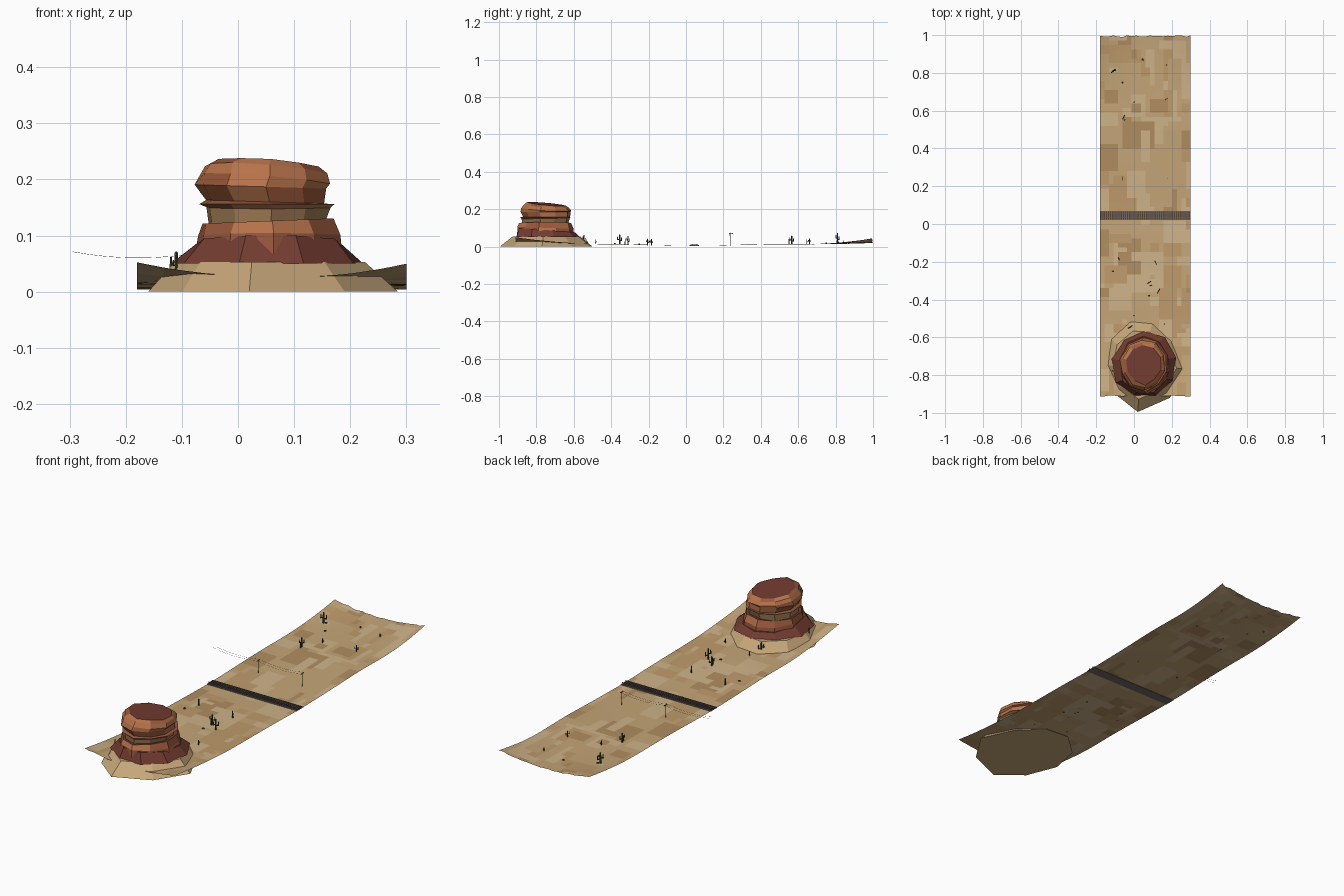
import bpy, bmesh, random
from math import sin, cos, pi
from mathutils import Vector, Matrix

if "Cube" in bpy.data.objects:
    bpy.data.objects.remove(bpy.data.objects["Cube"])

random.seed(7)


def mat(name, r, g, b):
    m = bpy.data.materials.new(name)
    m.diffuse_color = (r, g, b, 1)
    m.use_nodes = True
    m.node_tree.nodes["Principled BSDF"].inputs["Base Color"].default_value = m.diffuse_color
    return m


SAND = [mat("sand", .56, .38, .19), mat("sand_light", .62, .45, .25),
        mat("sand_dark", .44, .27, .12), mat("sand_warm", .52, .33, .15)]
ORANGE = mat("rock_orange", .47, .17, .07)
RUST = mat("rock_rust", .33, .1, .045)
TAN = mat("rock_tan", .36, .2, .09)
RED = mat("rock_red", .17, .045, .03)
GREEN = mat("cactus_green", .035, .08, .03)
WOOD = mat("wood", .09, .055, .035)
STEEL = mat("steel", .12, .12, .13)
GRAVEL = mat("gravel", .16, .14, .13)


def finish(name, bm, mats):
    me = bpy.data.meshes.new(name)
    bm.to_mesh(me)
    bm.free()
    for m in mats:
        me.materials.append(m)
    ob = bpy.data.objects.new(name, me)
    bpy.context.collection.objects.link(ob)
    return ob


def box(bm, c, s):
    bmesh.ops.create_cube(bm, size=1, matrix=Matrix.Translation(c) @ Matrix.Diagonal((*s, 1)))


def rod(bm, a, b, r1, r2=None, n=6):
    a, b = Vector(a), Vector(b)
    rot = (b - a).to_track_quat('Z', 'Y').to_matrix().to_4x4()
    bmesh.ops.create_cone(bm, cap_ends=True, segments=n, radius1=r1, radius2=r1 if r2 is None else r2,
                          depth=(b - a).length, matrix=Matrix.Translation((a + b) / 2) @ rot)


def clamp(t):
    return max(0, min(1, t))


def height(x, y):
    """Desert surface: flat by the track, curling up at both ends."""
    u = (x - .06) / .24
    mid = clamp((abs(y - .05) - .05) / .4)
    front, back = clamp((-y - .45) / .46), clamp((y - .65) / .35)
    z = .005 + .008 * mid + .0015 * mid * sin(9 * x + 11 * y)
    return z + front ** 2 * (.012 + .026 * u * u) + back ** 2 * (.008 + .022 * u * u)


# Desert strip with blocky patches of colour
NX, NY = 20, 80
paint = [[0] * NX for _ in range(NY)]
for _ in range(170):
    i, j, w, h = random.randrange(-2, NX), random.randrange(-2, NY), random.randint(2, 6), random.randint(2, 7)
    m = random.choice([0, 0, 1, 1, 3, 3, 2])
    for b in range(max(j, 0), min(j + h, NY)):
        for a in range(max(i, 0), min(i + w, NX)):
            paint[b][a] = m
bm = bmesh.new()
grid = []
for j in range(NY + 1):
    row = []
    for i in range(NX + 1):
        x, y = -.18 + .48 * i / NX, -.91 + 1.905 * j / NY
        if j in (0, NY):
            y += random.uniform(-.005, .005)
        row.append(bm.verts.new((x, y, height(x, y))))
    grid.append(row)
for j in range(NY):
    for i in range(NX):
        f = bm.faces.new((grid[j][i], grid[j][i + 1], grid[j + 1][i + 1], grid[j + 1][i]))
        f.material_index = paint[j][i]
finish("desert_ground", bm, SAND)


def rock(name, rings, mats, bands, n=9, jit=.05, phase=0.):
    """Stack of jittered rings (xmin, xmax, ymin, ymax, z, tilt x, tilt y)."""
    bm = bmesh.new()
    loops = []
    base = [1 + random.uniform(-jit, jit) * .5 for _ in range(n)]
    for x0, x1, y0, y1, z, tx, ty in rings:
        cx, cy, loop = (x0 + x1) / 2, (y0 + y1) / 2, []
        for k in range(n):
            a = 2 * pi * k / n + phase
            r = base[k] + random.uniform(-jit, jit) * .5
            dx, dy = r * (x1 - x0) / 2 * cos(a), r * (y1 - y0) / 2 * sin(a)
            loop.append(bm.verts.new((cx + dx, cy + dy, z + tx * dx + ty * dy)))
        loops.append(loop)
    for r in range(len(loops) - 1):
        for k in range(n):
            q = (k + 1) % n
            f = bm.faces.new((loops[r][k], loops[r][q], loops[r + 1][q], loops[r + 1][k]))
            f.material_index = random.choice(bands[r])
    bm.faces.new(loops[-1]).material_index = len(mats) - 1
    bm.faces.new(loops[0][::-1])
    return finish(name, bm, mats)


# Butte: uneven sandy skirt, red talus, banded tower with ledges
skirt_low = [(.02, -.995), (.19, -.92), (.285, -.77), (.21, -.61), (.1, -.51),
             (-.02, -.5), (-.13, -.6), (-.16, -.75), (-.1, -.9)]
bm = bmesh.new()
low = [bm.verts.new((x, y, 0)) for x, y in skirt_low]
top = [bm.verts.new((.055 + (x - .06) * .76, -.745 + (y + .745) * .73, .053)) for x, y in skirt_low]
for k in range(9):
    q = (k + 1) % 9
    bm.faces.new((low[k], low[q], top[q], top[k]))
bm.faces.new(top)
bm.faces.new(low[::-1])
finish("butte_skirt", bm, [SAND[0]])

rock("butte_talus", [(-.115, .225, -.92, -.565, .05, 0, 0), (-.075, .185, -.9, -.59, .088, .0, -.08)],
     [RED], [[0]], phase=.2)
rock("butte_tower", [
    (-.08, .19, -.905, -.595, .06, 0, 0),
    (-.075, .185, -.90, -.6, .1, 0, -.03),
    (-.065, .172, -.89, -.61, .126, .04, 0),
    (-.055, .158, -.87, -.625, .124, .04, 0),
    (-.06, .165, -.875, -.62, .15, 0, .02),
    (-.072, .176, -.885, -.61, .156, 0, 0),
    (-.06, .158, -.87, -.62, .16, -.03, 0),
    (-.075, .16, -.885, -.615, .187, -.03, 0),
    (-.07, .168, -.88, -.61, .2, -.08, -.05),
    (-.06, .16, -.865, -.62, .217, -.08, -.08),
    (-.04, .145, -.85, -.64, .227, -.07, -.09)],
    [ORANGE, RUST, TAN, RED],
    [[1, 1, 0], [0, 1], [3], [2], [2, 2, 0], [1], [0, 1], [0, 0, 1], [0], [0, 1]], n=10, jit=.07, phase=-.25)

# Railway: gravel bed, sleepers, two rails
bm = bmesh.new()
box(bm, (.06, .045, .0055), (.48, .05, .004))
finish("track_bed", bm, [GRAVEL])
bm = bmesh.new()
for k in range(48):
    box(bm, (-.175 + .01 * k, .045, .0085), (.005, .04, .003))
finish("track_sleepers", bm, [WOOD])
bm = bmesh.new()
for s in (-1, 1):
    box(bm, (.06, .045 + s * .012, .0115), (.48, .003, .003))
finish("track_rails", bm, [STEEL])

# Telegraph poles with crossarms and sagging wires
bm = bmesh.new()
for x in (-.06, .175):
    rod(bm, (x, .24, .004), (x, .24, .074), .0015)
    box(bm, (x, .24, .068), (.002, .022, .002))
    for s in (-1, 1):
        rod(bm, (x, .24 + s * .009, .069), (x, .24 + s * .009, .072), .001)
finish("telegraph_poles", bm, [WOOD])
bm = bmesh.new()
for s in (-1, 1):
    for x0 in (-.295, -.06):
        pts = [(x0 + .235 * t / 8, .24 + s * .009, .071 - .011 * (1 - (t / 4 - 1) ** 2)) for t in range(9)]
        for a, b in zip(pts, pts[1:]):
            rod(bm, a, b, .0004, n=3)
finish("telegraph_wires", bm, [STEEL])


def cactus(x, y, h, arms, z=None):
    bm = bmesh.new()
    z = height(x, y) - .002 if z is None else z
    r, a = h * .075, random.uniform(0, pi)
    rod(bm, (x, y, z), (x, y, z + h * .95), r, r * .9)
    rod(bm, (x, y, z + h * .95), (x, y, z + h), r * .9, r * .4)
    for k in range(arms):
        dx, dy = cos(a + k * pi) * h * .22, sin(a + k * pi) * h * .22
        e = z + h * (.4 + .12 * k)
        rod(bm, (x, y, e), (x + dx, y + dy, e), r * .7)
        rod(bm, (x + dx, y + dy, e - r * .6), (x + dx, y + dy, e + h * .3), r * .7, r * .5)
    finish("cactus", bm, [GREEN])


for c in [(-.11, .81, .055, 2), (-.055, .565, .048, 2), (-.052, .55, .03, 1), (0, .645, .025, 1),
          (.17, .66, .032, 2), (-.08, -.185, .035, 2), (.115, -.205, .036, 2), (.08, -.31, .048, 2),
          (.085, -.325, .035, 1), (.13, -.355, .055, 2), (0, -.485, .024, 1), (-.02, -.545, .05, 2),
          (.16, -.53, .025, 1), (.17, .84, .018, 1)]:
    cactus(*c)
cactus(-.11, -.78, .03, 1, .035)

# Scattered dry shrubs
for x, y in [(-.06, .75), (.045, .87), (-.11, -.25), (.08, -.38), (.08, -.555), (-.1, .815)]:
    bm = bmesh.new()
    bmesh.ops.create_icosphere(bm, subdivisions=1, radius=.006, matrix=Matrix.Translation(
        (x, y, height(x, y) + .002)) @ Matrix.Diagonal((1, 1, .7, 1)))
    finish("shrub", bm, [WOOD])
